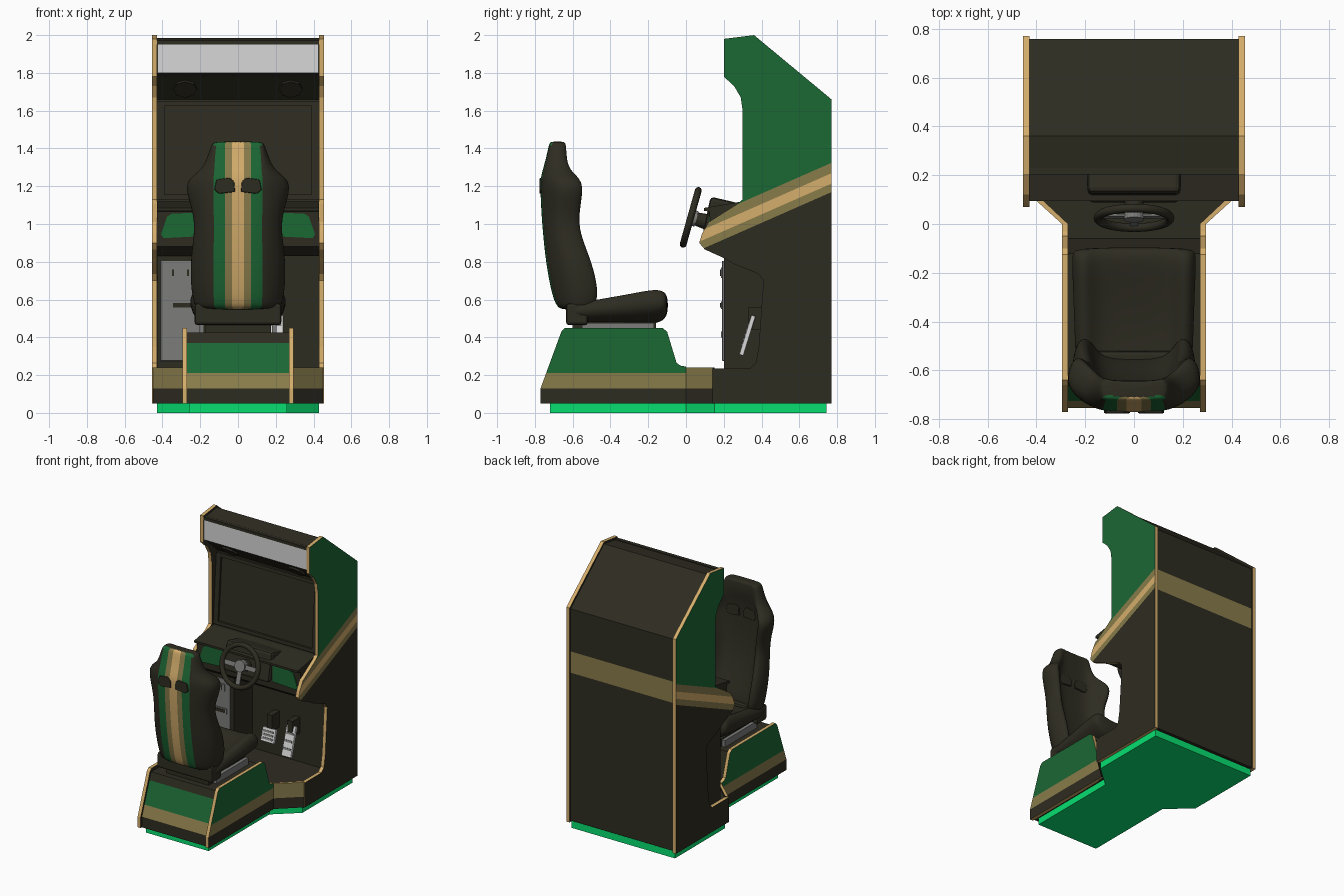
import bpy, bmesh, math
from mathutils import Matrix

if "Cube" in bpy.data.objects:
    bpy.data.objects.remove(bpy.data.objects["Cube"])

# ---- colours
def mat(name, r, g, b):
    m = bpy.data.materials.new(name)
    m.diffuse_color = (r, g, b, 1)
    m.use_nodes = True
    m.node_tree.nodes["Principled BSDF"].inputs["Base Color"].default_value = m.diffuse_color
    return m

MATS = [mat("dark", .027, .025, .015), mat("green", .011, .135, .034), mat("tan", .66, .42, .15),
        mat("olive", .25, .20, .07), mat("grey", .20, .20, .195), mat("light_grey", .68, .68, .68),
        mat("bright_green", .002, .74, .16)]
DARK, GREEN, TAN, OLIVE, GREY, LIGHT, BRIGHT = range(7)

# ---- helpers
def finish(name, bm, rule=DARK, smooth=False, matrix=None):
    bmesh.ops.recalc_face_normals(bm, faces=bm.faces)
    bm.normal_update()
    for f in bm.faces:
        f.material_index = rule if isinstance(rule, int) else rule(f.calc_center_median(), f.normal)
        f.smooth = smooth
    me = bpy.data.meshes.new(name)
    bm.to_mesh(me)
    bm.free()
    for m in MATS:
        me.materials.append(m)
    ob = bpy.data.objects.new(name, me)
    bpy.context.collection.objects.link(ob)
    if matrix:
        ob.matrix_world = matrix
    return ob

def bevel(ob, w, seg=2):
    b = ob.modifiers.new("bevel", 'BEVEL')
    b.width, b.segments, b.limit_method = w, seg, 'ANGLE'
    return ob

SIDE = lambda a, b, t: (t, a, b)    # profile in y,z
PLAN = lambda a, b, t: (a, b, t)    # profile in x,y
FRONT = lambda a, b, t: (a, t, b)   # profile in x,z

def prism(name, pts, t0, t1, place, rule=DARK, cuts=()):
    bm = bmesh.new()
    lo = [bm.verts.new(place(a, b, t0)) for a, b in pts]
    hi = [bm.verts.new(place(a, b, t1)) for a, b in pts]
    bm.faces.new(lo)
    bm.faces.new(hi)
    for i in range(len(pts)):
        j = (i + 1) % len(pts)
        bm.faces.new((lo[i], lo[j], hi[j], hi[i]))
    bmesh.ops.recalc_face_normals(bm, faces=bm.faces)
    bm.normal_update()
    if cuts:
        bmesh.ops.triangulate(bm, faces=bm.faces[:], ngon_method='EAR_CLIP')
    for co, no in cuts:
        bmesh.ops.bisect_plane(bm, geom=bm.verts[:] + bm.edges[:] + bm.faces[:], dist=1e-5,
                               plane_co=co, plane_no=no)
    return finish(name, bm, rule)

def box(name, x0, x1, y0, y1, z0, z1, rule=DARK, matrix=None):
    bm = bmesh.new()
    bmesh.ops.create_cube(bm, size=1)
    for v in bm.verts:
        v.co = ((x0 + x1) / 2 + v.co.x * (x1 - x0), (y0 + y1) / 2 + v.co.y * (y1 - y0),
                (z0 + z1) / 2 + v.co.z * (z1 - z0))
    return finish(name, bm, rule, False, matrix)

def cyl(name, r, d, matrix, rule=DARK, n=20, r2=None):
    bm = bmesh.new()
    bmesh.ops.create_cone(bm, cap_ends=True, segments=n, radius1=r, radius2=r2 or r, depth=d)
    return finish(name, bm, rule, False, matrix)

def loft(name, secs, place, rule=DARK):
    # padded cross-section: flat back, two front bolsters, hollow centre
    bm, rings = bmesh.new(), []
    for s, w, b, fb, fc in secs:
        g, d = min(.13, .88 * w), fb - b
        half = [(0, b), (.03, b), (.065, b), (g, b + .004), ((g + w) / 2, b + .14 * d), (w, b + .42 * d),
                (w, b + .75 * d), (.9 * w, fb), (.74 * w, fb), (.58 * w, fc), (0, fc)]
        loop = half + [(-x, y) for x, y in half[-2:0:-1]]
        rings.append([bm.verts.new(place(x, y, s)) for x, y in loop])
    for p, q in zip(rings, rings[1:]):
        for i in range(len(p)):
            j = (i + 1) % len(p)
            bm.faces.new((p[i], p[j], q[j], q[i]))
    bm.faces.new(rings[0])
    bm.faces.new(rings[-1])
    ob = finish(name, bm, rule, True)
    ob.modifiers.new("subdivision", 'SUBSURF').levels = 2
    return ob

# ---- cabinet side panels with slanted stripes and tan edging
outline = [(.77, .05), (.77, 1.66), (.36, 2), (.2, 1.98), (.2, 1.78), (.255, 1.73), (.29, 1.67), (.3, 1.6),
           (.3, 1.13), (.27, 1.105), (.12, 1.01), (.085, .95), (.07, .9), (.1, .865), (.2, .82), (.25, .79),
           (.385, .735), (.41, .7), (.385, .35), (.37, .265), (.34, .235), (.14, .235), (.14, .05)]
SLOPE = .44
BANDS = [.83, .875, .93, .985]

def side_rule(c, n):
    if abs(n.x) < .5:
        return TAN
    if n.x * c.x < 0:
        return DARK
    return (DARK, OLIVE, TAN, OLIVE, GREEN)[sum(c.z - SLOPE * c.y > h for h in BANDS)]

for s, nm in ((1, "right"), (-1, "left")):
    prism(nm + "_cabinet_side", outline, s * .428, s * .455, SIDE, side_rule,
          [((0, 0, h), (0, -SLOPE, 1)) for h in BANDS])

# ---- cabinet body with striped back
def body_rule(c, n):
    return OLIVE if n.y > .9 and 1.17 < c.z < 1.33 else DARK

prism("cabinet_body", [(.758, .06), (.758, 1.65), (.36, 1.985), (.22, 1.965), (.215, 1.8), (.24, 1.78),
                       (.37, 1.66), (.33, 1.12), (.42, .85), (.42, .06)], -.43, .43, SIDE, body_rule,
      [((0, 0, h), (0, 0, 1)) for h in (1.17, 1.33)])
box("marquee", -.427, .427, .206, .218, 1.80, 1.95, LIGHT)
box("marquee_cap", -.43, .43, .202, .23, 1.95, 1.972)

# ---- screen frame and speakers
on_screen = lambda x, z, t: (x, .33 + (z - 1.12) * .074 - t, z)
for s in (1, -1):
    prism("screen_frame_side", [(s * .39, 1.13), (s * .43, 1.13), (s * .43, 1.65), (s * .39, 1.65)],
          0, .015, on_screen)
    cyl("speaker", .062, .02, Matrix.Translation((s * .28, .303, 1.718)) @ Matrix.Rotation(math.radians(137), 4, 'X'), n=8)
for z in (1.13, 1.625):
    prism("screen_frame_bar", [(-.39, z), (.39, z), (.39, z + .025), (-.39, z + .025)], 0, .015, on_screen)

# ---- dashboard with overhanging hood and green insets
prism("dashboard", [(.13, .88), (.125, 1.065), (.095, 1.07), (.095, 1.085), (.3, 1.12), (.4, 1.12), (.425, .84), (.2, .83)],
      -.43, .43, SIDE)
for s in (1, -1):
    prism("dash_inset", [(s * .2, .935), (s * .395, .925), (s * .408, .945), (s * .375, 1.04), (s * .35, 1.055), (s * .2, 1.06)],
          .121, .130, FRONT, GREEN)
bevel(prism("wheel_pod", [(.085, .93), (.13, 1.145), (.28, 1.11), (.28, .93)], -.19, .19, SIDE), .02)

# ---- steering wheel
WHEEL = Matrix.Translation((0, .025, 1.035)) @ Matrix.Rotation(math.radians(74.3), 4, 'X')
bpy.ops.mesh.primitive_torus_add(major_radius=.148, minor_radius=.018, major_segments=40, minor_segments=12)
rim = bpy.context.object
rim.name = "steering_wheel_rim"
rim.data.materials.append(MATS[DARK])
rim.data.polygons.foreach_set("use_smooth", [True] * len(rim.data.polygons))
rim.matrix_world = WHEEL
for a in (0, 180, 270):
    box("wheel_spoke", .02, .145, -.017, .017, -.012, -.003, GREY, WHEEL @ Matrix.Rotation(math.radians(a), 4, 'Z'))
cyl("wheel_hub", .042, .04, WHEEL @ Matrix.Translation((0, 0, -.012)), GREY)
cyl("steering_column", .045, .1, WHEEL @ Matrix.Translation((0, 0, -.075)), DARK, r2=.035)

# ---- coin box in the footwell
box("coin_box", -.425, -.175, .2, .43, .2, .84)
bevel(box("coin_door", -.41, -.2, .191, .202, .275, .805, GREY), .004)
for x in (-.345, -.265):
    box("coin_slot_plate", x - .022, x + .022, .184, .192, .715, .77, GREY)
    box("coin_slot", x - .005, x + .005, .181, .185, .725, .76, DARK)
box("coin_return_lip", -.355, -.225, .184, .192, .55, .59, GREY)
box("coin_return", -.345, -.235, .181, .185, .558, .582, DARK)
box("cash_door_lock", -.37, -.34, .184, .192, .4, .43, GREY)

# ---- pedals
for nm, x, w, z0, z1 in (("brake", .03, .055, .36, .46), ("accelerator", .2, .04, .3, .52)):
    tilt = Matrix.Translation((x, .325, .41)) @ Matrix.Rotation(-.3, 4, 'X')
    bevel(box(nm + "_pedal", -w, w, -.012, .012, z0 - .41, z1 - .41, LIGHT, tilt), .005)
    for k in range(3):
        h = z0 - .41 + (z1 - z0) * (k + 1) / 4
        box(nm + "_grip", -w * .75, w * .75, -.018, -.011, h - .007, h + .007, GREY, tilt)
    box(nm + "_arm", x - .02, x + .02, .33, .43, .44, .56)

# ---- plinth and footwell floor
prism("plinth", [(-.26, -.72), (.26, -.72), (.26, 0), (.43, .15), (.43, .745), (-.43, .745), (-.43, .15), (-.26, 0)],
      0, .052, PLAN, BRIGHT)
prism("footwell_floor", [(-.28, -.05), (.28, -.05), (.28, 0), (.43, .14), (.43, .45), (-.43, .45), (-.43, .14), (-.28, 0)],
      .05, .225, PLAN)

# ---- seat base: rails, flared skirts and striped core
def stripe(z):
    return DARK if z < .13 else OLIVE if z < .21 else GREEN

def rail_rule(c, n):
    if abs(n.x) < .5:
        return TAN
    return stripe(c.z) if n.x * c.x > 0 else DARK

def skirt_rule(c, n):
    if n.z > .5:
        return TAN
    return DARK if c.z < .13 or n.y > 0 else OLIVE

def core_rule(c, n):
    return DARK if n.y > -.3 or c.z > .37 else stripe(c.z)

zcuts = [((0, 0, h), (0, 0, 1)) for h in (.13, .21, .37)]
rail = [(-.77, .05), (-.77, .13), (-.66, .43), (-.64, .45), (-.125, .45), (-.1, .43), (-.05, .265), (-.03, .25), (0, .245), (0, .05)]
for s, nm in ((1, "right"), (-1, "left")):
    prism(nm + "_base_rail", rail, s * .27, s * .295, SIDE, rail_rule, zcuts)
    prism(nm + "_base_skirt", [(s * .295, 0), (s * .452, .142), (s * .43, .15), (s * .27, 0)], .05, .24, PLAN, skirt_rule, zcuts)
prism("seat_base", [(-.755, .05), (-.755, .13), (-.645, .425), (-.12, .425), (-.06, .225), (0, .225), (0, .05)],
      -.272, .272, SIDE, core_rule, zcuts)

# ---- bucket seat with racing stripes
def back_rule(c, n):
    x = abs(c.x)
    if n.y > -.4 or x > .13:
        return DARK
    return TAN if x < .03 else OLIVE if x < .065 else GREEN

loft("seat_back", [(.545, .22, -.66, -.51, -.56), (.57, .232, -.69, -.475, -.55), (.65, .25, -.715, -.46, -.57),
                   (.8, .255, -.742, -.495, -.62), (.95, .232, -.757, -.56, -.65), (1.05, .235, -.765, -.565, -.66),
                   (1.18, .28, -.771, -.54, -.665), (1.24, .265, -.771, -.555, -.66), (1.29, .19, -.757, -.62, -.655),
                   (1.36, .16, -.738, -.632, -.64), (1.425, .14, -.725, -.635, -.643), (1.437, .125, -.715, -.645, -.648)],
     PLAN, back_rule)
loft("seat_cushion", [(-.63, .22, .5, .56, .55), (-.58, .24, .465, .58, .555), (-.45, .245, .465, .605, .56),
                      (-.3, .25, .465, .63, .585), (-.18, .255, .47, .655, .615), (-.12, .255, .485, .65, .625),
                      (-.095, .24, .53, .615, .605)], FRONT)
for s in (1, -1):
    bevel(prism("belt_opening", [(s * .015, 1.17), (s * .02, 1.225), (s * .045, 1.245), (s * .115, 1.235), (s * .125, 1.18), (s * .1, 1.16)],
                -.776, -.65, FRONT), .006)
    box("seat_runner", s * .18, s * .205, -.55, -.17, .42, .475, GREY)
box("seat_mount", -.175, .175, -.6, -.16, .42, .48)
bevel(box("seat_bracket", -.23, .23, -.635, -.52, .465, .58), .015)
